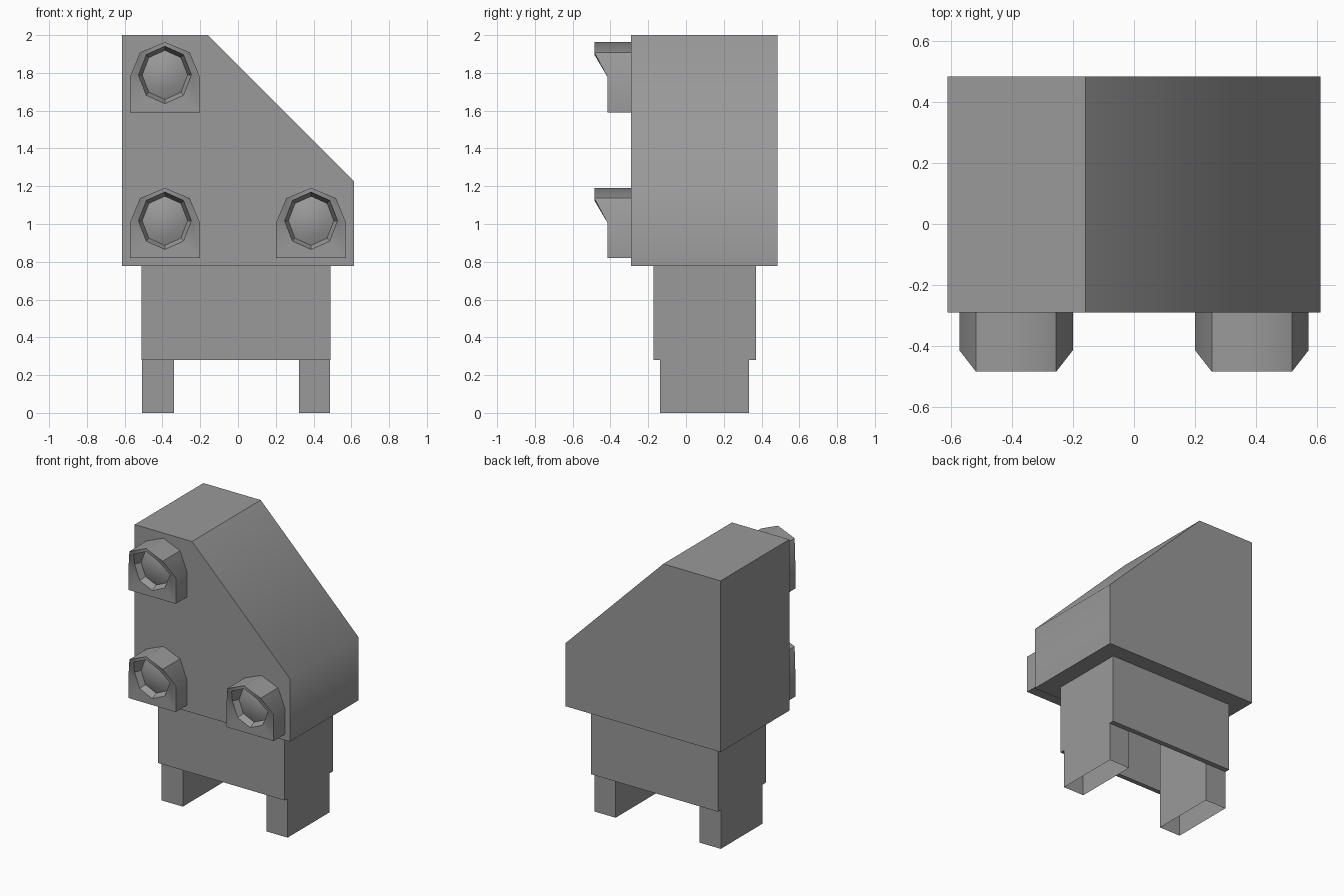
import bpy, bmesh, math

if "Cube" in bpy.data.objects:
    bpy.data.objects.remove(bpy.data.objects["Cube"])

grey = bpy.data.materials.new("dark_grey")
grey.diffuse_color = (0.32, 0.32, 0.32, 1)
grey.use_nodes = True
grey.node_tree.nodes["Principled BSDF"].inputs["Base Color"].default_value = grey.diffuse_color


def finish(name, bm):
    mesh = bpy.data.meshes.new(name)
    bm.to_mesh(mesh)
    bm.free()
    mesh.materials.append(grey)
    ob = bpy.data.objects.new(name, mesh)
    bpy.context.collection.objects.link(ob)
    return ob


def loft(bm, loops):
    """Join closed loops of equal length with quads; return the vertex loops."""
    rings = [[bm.verts.new(p) for p in loop] for loop in loops]
    for a, b in zip(rings, rings[1:]):
        n = len(a)
        for i in range(n):
            j = (i + 1) % n
            bm.faces.new((a[i], a[j], b[j], b[i]))
    return rings


def rect(x0, x1, y0, y1, z):
    return [(x0, y0, z), (x1, y0, z), (x1, y1, z), (x0, y1, z)]


# Housing: slanted profile extruded front to back
profile = [(-0.613, 0.777), (0.613, 0.777), (0.613, 1.227), (-0.16, 2.0), (-0.613, 2.0)]
bm = bmesh.new()
front, back = loft(bm, [[(x, y, z) for x, z in profile] for y in (-0.29, 0.485)])
bm.faces.new(front)
bm.faces.new(back[::-1])
bmesh.ops.recalc_face_normals(bm, faces=bm.faces[:])
# the slope rolls smoothly into the right side, all other edges stay crisp
for f in bm.faces:
    f.smooth = f.normal.x > 0.5
for e in bm.edges:
    e.smooth = all(f.smooth for f in e.link_faces)
finish("housing", bm)

# Neck: hollow sleeve with a narrow ledge underneath at front and back
bm = bmesh.new()
rings = loft(bm, [rect(-0.51, 0.49, -0.173, 0.37, z) for z in (0.28, 0.777)])
for outer, inner in ((rings[0][:2], -0.137), (rings[0][2:], 0.333)):
    a, b = outer
    bm.faces.new((b, a, bm.verts.new((a.co.x, inner, 0.28)),
                  bm.verts.new((b.co.x, inner, 0.28))))
finish("neck", bm)

# Feet: open-bottomed sleeves running up inside the neck
for side, x0, x1 in (("left", -0.508, -0.34), ("right", 0.323, 0.488)):
    bm = bmesh.new()
    loft(bm, [rect(x0, x1, -0.137, 0.333, z) for z in (0, 0.777)])
    finish(side + "_foot", bm)


# Lamps: hooded octagonal visor with a recessed domed lens
def lamp(name, cx, cz):
    R = 0.186
    angles = [math.radians(45 * i) for i in range(8)]
    outer = [(R * math.cos(a), R * math.sin(a)) for a in angles[:5]]
    outer += [(-R, -R), (0, -R), (R, -R)]
    # the three top points reach further forward, forming the hood
    lip = [-0.485 if i in (1, 2, 3) else -0.415 for i in range(8)]

    def octagon(rx, rz, y):
        return [(cx + rx * math.cos(a), y[i], cz + 0.012 + rz * math.sin(a))
                for i, a in enumerate(angles)]

    bm = bmesh.new()
    rings = loft(bm, [[(cx + x, -0.29, cz + z) for x, z in outer],
                      [(cx + x, lip[i], cz + z) for i, (x, z) in enumerate(outer)],
                      octagon(0.14, 0.152, lip),
                      octagon(0.12, 0.13, [-0.37] * 8)])
    bmesh.ops.recalc_face_normals(bm, faces=bm.faces[:])
    # soft within the shell and the front face, crisp around both rims
    for f in bm.faces:
        f.smooth = True
    for ring in rings[1:3]:
        for i in range(8):
            bm.edges.get((ring[i], ring[(i + 1) % 8])).smooth = False
    for i in (1, 3, 5, 7):
        bm.edges.get((rings[0][i], rings[1][i])).smooth = False
    for i in range(8):
        bm.edges.get((rings[2][i], rings[3][i])).smooth = False
    finish(name + "_visor", bm)

    bm = bmesh.new()
    rings = loft(bm, [octagon(0.12, 0.13, [-0.37] * 8),
                      octagon(0.075, 0.08, [-0.39] * 8)])
    tip = bm.verts.new((cx, -0.4, cz + 0.012))
    for i in range(8):
        bm.faces.new((rings[1][i], rings[1][(i + 1) % 8], tip))
    bmesh.ops.recalc_face_normals(bm, faces=bm.faces[:])
    bm.normal_update()
    if sum(f.normal.y for f in bm.faces) > 0:
        bmesh.ops.reverse_faces(bm, faces=bm.faces[:])
    for f in bm.faces:
        f.smooth = True
    finish(name + "_lens", bm)


lamp("top_left_lamp", -0.387, 1.777)
lamp("lower_left_lamp", -0.387, 1.005)
lamp("lower_right_lamp", 0.387, 1.005)
